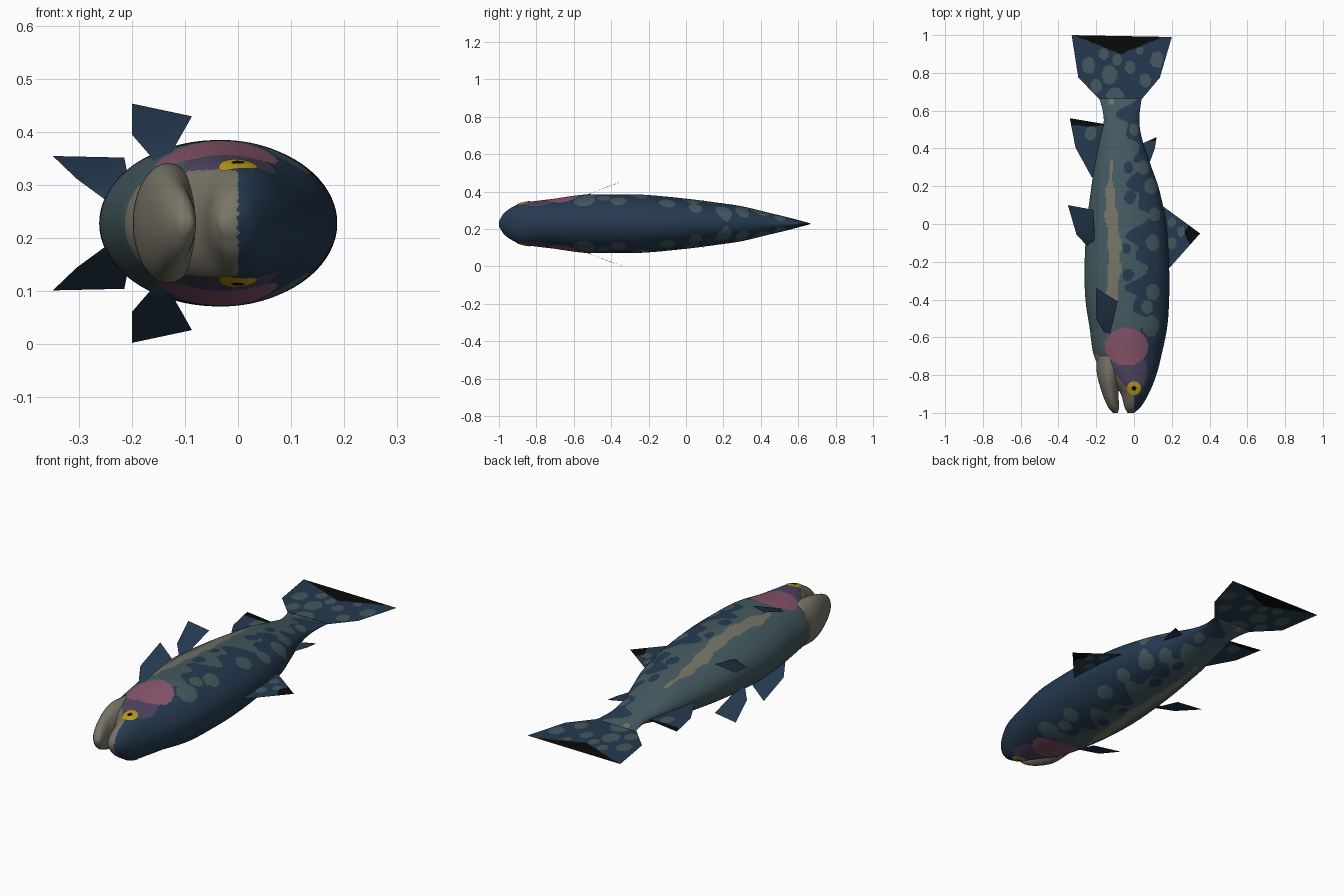
import bpy, bmesh, math
from mathutils import Vector

MID = 0.228  # height of the symmetry plane

cube = bpy.data.objects.get("Cube")
if cube:
    bpy.data.objects.remove(cube, do_unlink=True)


def material(name, srgb):
    col = [((c / 255 + 0.055) / 1.055) ** 2.4 if c > 10 else c / 255 / 12.92 for c in srgb] + [1]
    m = bpy.data.materials.new(name)
    m.use_nodes = True
    m.diffuse_color = col
    m.node_tree.nodes["Principled BSDF"].inputs["Base Color"].default_value = col
    return m


MATS = [material("dark blue back", (37, 58, 80)),
        material("grey green flank", (68, 90, 96)),
        material("pale stripe", (116, 115, 102)),
        material("pink cheek", (138, 86, 110)),
        material("purple cheek", (80, 69, 97)),
        material("pale jaw", (120, 117, 103)),
        material("yellow eye", (190, 155, 28)),
        material("black", (10, 10, 10))]
DARK, FLANK, STRIPE, PINK, PURPLE, JAW, YELLOW, BLACK = range(8)


def finish(bm, name, rule):
    bmesh.ops.recalc_face_normals(bm, faces=bm.faces)
    for f in bm.faces:
        c = f.calc_center_median()
        f.material_index = rule(c.x, c.y)
        f.smooth = True
    me = bpy.data.meshes.new(name)
    bm.to_mesh(me)
    bm.free()
    for m in MATS:
        me.materials.append(m)
    ob = bpy.data.objects.new(name, me)
    bpy.context.collection.objects.link(ob)
    return ob


def sample(keys, y):
    """Smooth interpolation of (y, belly x, back x, half width) stations."""
    i = max(k for k in range(len(keys) - 1) if keys[k][0] <= y or k == 0)
    a, b = keys[i], keys[i + 1]
    p, n = keys[max(i - 1, 0)], keys[min(i + 2, len(keys) - 1)]
    h = b[0] - a[0]
    t = (y - a[0]) / h
    out = []
    for j in (1, 2, 3):
        ma = (b[j] - p[j]) / (b[0] - p[0]) * h
        mb = (n[j] - a[j]) / (n[0] - a[0]) * h
        out.append((2*t**3 - 3*t*t + 1) * a[j] + (t**3 - 2*t*t + t) * ma
                   + (3*t*t - 2*t**3) * b[j] + (t**3 - t*t) * mb)
    return out


def loft(name, keys, rule, rings, sides):
    bm = bmesh.new()
    prev = None
    for k in range(rings + 1):
        y = keys[0][0] + (keys[-1][0] - keys[0][0]) * k / rings
        lo, hi, h = sample(keys, y)
        ring = []
        for s in range(sides):
            a = math.tau * s / sides
            ring.append(bm.verts.new(((lo + hi) / 2 + (hi - lo) / 2 * math.cos(a), y,
                                      MID + h * math.sin(a))))
        if prev:
            for s in range(sides):
                t = (s + 1) % sides
                bm.faces.new((prev[s], prev[t], ring[t], ring[s]))
        else:
            bm.faces.new(ring)
        prev = ring
    bm.faces.new(prev)
    return finish(bm, name, rule)


def in_spots(spots, x, y):
    return any(((x - a) / r) ** 2 + ((y - b) / (r * 1.25)) ** 2 < 1 for a, b, r in spots)


# Body with painted flank, stripe and cheek
BODY = [(-1.0, -.035, .0, .015), (-.97, -.05, .035, .06), (-.89, -.075, .082, .107),
        (-.8, -.15, .118, .122), (-.71, -.208, .142, .133), (-.55, -.235, .175, .155),
        (-.4, -.257, .186, .157), (-.23, -.262, .186, .155), (0, -.25, .17, .134),
        (.18, -.228, .134, .111), (.3, -.21, .093, .093), (.45, -.18, .043, .057),
        (.55, -.16, .028, .033), (.665, -.18, .04, .002)]
BACK_SPOTS = [(.09, -.54, .045), (.07, -.44, .03), (.1, -.36, .035), (.1, -.1, .035),
              (.11, .05, .03), (.09, .2, .035), (.05, .3, .03), (.0, .5, .025)]
DARK_SPOTS = [(-.03, -.27, .028), (-.02, .14, .03), (-.04, -.13, .022), (-.03, .3, .025)]


def body_rule(x, y):
    if y < -.69 and x < min(-.19 + (-.69 - y) * .85, 0):
        return JAW
    if ((x + .04) / .115) ** 2 + ((y + .65) / .1) ** 2 < 1:
        return PINK
    if ((x + .015) / .085) ** 2 + ((y + .78) / .11) ** 2 < 1:
        return PURPLE
    if -.5 < y < .34:
        half = .032 * min(1, (.36 - y) / .3, (y + .54) / .15)
        if abs(x + .115 + .012 * math.sin(9 * y)) < half + .005 * math.sin(45 * y):
            return STRIPE
    if abs(x + .12) < .014 and abs(y - .655) < .02:
        return STRIPE
    edge = (.02 - .1 * max(0, y - .1) + .04 * math.sin(21 * y + 14 * x)
            + .03 * math.sin(47 * y + 1 - 20 * x))
    if y < -.6:
        edge = -.05
    if in_spots(BACK_SPOTS, x, y):
        return FLANK
    return FLANK if x < edge and not in_spots(DARK_SPOTS, x, y) else DARK


loft("body", BODY, body_rule, 210, 144)

# Lower jaw, parted from the upper jaw
loft("lower_jaw", [(-1.0, -.112, -.085, .012), (-.97, -.137, -.079, .05), (-.9, -.167, -.082, .085),
                   (-.8, -.195, -.07, .112), (-.7, -.2, -.06, .11)], lambda x, y: JAW, 30, 36)


# Eyes: thin discs laid on the head
def eye(name, side, cx, cy, radius, pupil):
    bm = bmesh.new()
    rings, seg = 6, 24

    def point(r, a):
        x, y = cx + r * math.cos(a), cy + r * math.sin(a)
        lo, hi, h = sample(BODY, y)
        u = (x - (lo + hi) / 2) / ((hi - lo) / 2)
        return bm.verts.new((x, y, MID + side * (h * math.sqrt(max(0, 1 - u * u)) + .003)))
    prev = None
    for k in range(1, rings + 1):
        ring = [point(radius * k / rings, math.tau * s / seg) for s in range(seg)]
        if prev:
            for s in range(seg):
                t = (s + 1) % seg
                bm.faces.new((prev[s], prev[t], ring[t], ring[s]))
        else:
            bm.faces.new(ring)
        prev = ring
    finish(bm, name, lambda x, y: BLACK if math.hypot(x - cx, y - cy) < pupil else YELLOW)


for side, tag in ((1, "right"), (-1, "left")):
    eye(tag + "_eye", side, 0, -.87, .037, .013)


# Fins: thin sheets
def fin(name, points, rule=lambda x, y: DARK, cuts=0):
    bm = bmesh.new()
    bm.faces.new([bm.verts.new(p if len(p) == 3 else (*p, MID)) for p in points])
    bmesh.ops.triangulate(bm, faces=bm.faces[:])
    if cuts:
        bmesh.ops.subdivide_edges(bm, edges=bm.edges[:], cuts=cuts, use_grid_fill=True)
    return finish(bm, name, rule)


TAIL_SPOTS = [(-.24, .84, .035), (-.13, .79, .04), (-.2, .73, .03), (.12, .87, .035),
              (-.02, .83, .028), (.06, .76, .03), (-.16, .9, .025), (-.1, .66, .05),
              (.03, .92, .02), (-.09, .87, .025)]


def tail_rule(x, y):
    if y > .9 + .4 * abs(x + .07):
        return BLACK
    return FLANK if in_spots(TAIL_SPOTS, x, y) else DARK


def dorsal_rule(x, y):
    if x > .265 + .5 * abs(y + .05):
        return BLACK
    return FLANK if in_spots([(.2, -.1, .025), (.25, -.04, .022), (.2, .01, .022)], x, y) else DARK


def anal_rule(x, y):
    if y > .515 + .1 * abs(x + .24):
        return BLACK
    return FLANK if in_spots([(-.23, .48, .03)], x, y) else DARK


fin("tail_fin", [(-.17, .62), (-.182, .66), (-.295, .775), (-.33, 1), (.2, .99),
                 (.137, .775), (.04, .66), (.03, .62)], tail_rule, 40)
fin("dorsal_fin", [(.12, .1), (.145, .1), (.35, -.05), (.19, -.23), (.15, -.23)], dorsal_rule, 24)
fin("adipose_fin", [(.05, .33), (.085, .33), (.11, .4), (.12, .46), (.06, .41), (.03, .42)],
    lambda x, y: BLACK if y > .44 else DARK, 10)
fin("anal_fin", [(-.2, .25), (-.225, .25), (-.31, .405), (-.34, .56), (-.16, .53), (-.15, .5)],
    anal_rule, 24)

PECTORAL = [(-.125, -.58, .135), (-.087, -.41, .202), (-.2, -.34, .226),
            (-.2, -.5, .167), (-.155, -.58, .115)]
PELVIC = [(-.245, -.12, .04), (-.305, -.055, .084), (-.35, .1, .127),
          (-.215, .075, .124), (-.207, -.095, .085)]
for side, tag in ((1, "right"), (-1, "left")):
    for name, pts in (("pectoral_fin", PECTORAL), ("pelvic_fin", PELVIC)):
        fin(f"{tag}_{name}", [(x, y, MID + side * d) for x, y, d in pts])
